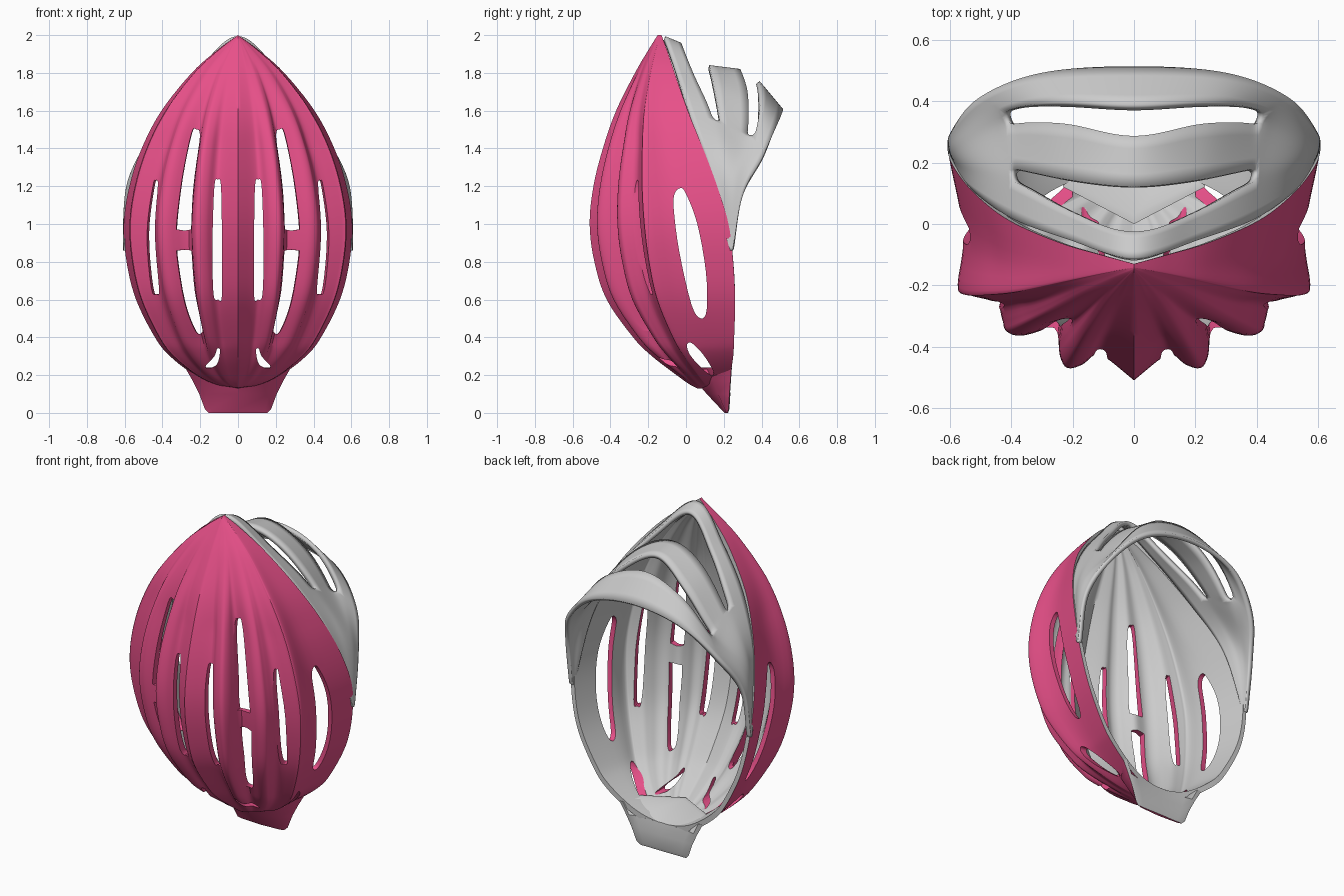
import bpy, bmesh, math
from mathutils import Vector

if "Cube" in bpy.data.objects:
    bpy.data.objects.remove(bpy.data.objects["Cube"])


def curve(pts, n, closed=False):
    """Catmull-Rom points through the given stations, n steps per span."""
    p = [Vector(q) for q in pts]
    m = len(p)
    out = []
    for i in range(m if closed else m - 1):
        b, c = p[i], p[(i + 1) % m]
        a = p[i - 1] if closed or i else b * 2 - c
        d = p[(i + 2) % m] if closed or i + 2 < m else c * 2 - b
        for k in range(n):
            t = k / n
            out.append(0.5 * (2 * b + (c - a) * t + (2 * a - 5 * b + 4 * c - d) * t * t
                              + (3 * b - a - 3 * c + d) * t ** 3))
    if not closed:
        out.append(p[-1])
    return out


def make(name, bm, mats=()):
    bmesh.ops.recalc_face_normals(bm, faces=bm.faces)
    me = bpy.data.meshes.new(name)
    bm.to_mesh(me)
    bm.free()
    for m in mats:
        me.materials.append(m)
    ob = bpy.data.objects.new(name, me)
    bpy.context.collection.objects.link(ob)
    return ob


def smooth(ob, angle):
    bpy.ops.object.select_all(action='DESELECT')
    ob.select_set(True)
    bpy.context.view_layer.objects.active = ob
    bpy.ops.object.shade_smooth_by_angle(angle=math.radians(angle))


pink = bpy.data.materials.new("pink")
pink.diffuse_color = (0.80, 0.08, 0.25, 1)
pink.use_nodes = True
pink.node_tree.nodes["Principled BSDF"].inputs["Base Color"].default_value = pink.diffuse_color
grey = bpy.data.materials.new("grey")
grey.diffuse_color = (0.6, 0.6, 0.6, 1)
grey.use_nodes = True
grey.node_tree.nodes["Principled BSDF"].inputs["Base Color"].default_value = grey.diffuse_color

# Shell: height, half width, front y, rim y
stations = curve([
    (.13, 0, .06, .22), (.15, .12, .02, .225), (.2, .23, -.05, .235), (.3, .36, -.18, .25),
    (.4, .44, -.28, .255), (.6, .54, -.42, .26), (.8, .59, -.485, .25), (1, .605, -.51, .225),
    (1.2, .575, -.49, .165), (1.4, .51, -.44, .09), (1.6, .405, -.37, .01),
    (1.8, .245, -.27, -.06), (1.92, .11, -.2, -.1), (2, 0, -.15, -.13)], 5)
# Half cross-sections from rim to centre: ridged outside, softened ends, inside
ridged = [(1, 0), (.92, .35), (.95, .58), (.91, .61), (.75, .65), (.71, .73), (.69, .78), (.61, .80),
          (.43, .77), (.40, .89), (.36, .945), (.28, .93), (.21, .885), (.15, .90), (0, 1)]
soft = [(1, 0), (.97, .35), (.94, .58), (.9, .62), (.79, .7), (.74, .74), (.69, .78), (.61, .82),
        (.48, .87), (.42, .89), (.36, .92), (.28, .94), (.21, .96), (.15, .97), (0, 1)]
inside = [(.96, 0), (.875, .35), (.87, .53), (.83, .56), (.73, .59), (.68, .64), (.63, .70),
          (.56, .73), (.44, .73), (.38, .78), (.34, .83), (.28, .85), (.21, .84), (.14, .86), (0, .92)]


def full(half):
    c = curve(half, 4)
    return c + [Vector((-q[0], q[1])) for q in reversed(c[:-1])]


ridged, soft, inside = full(ridged), full(soft), full(inside)
N = len(ridged)
bm = bmesh.new()
outer, inner = [], []
for z, w, f, r in stations:
    k = max(0, min(1, (z - .13) / .25)) * max(0, min(1, (1.88 - z) / .45))
    prof = [b.lerp(a, k) for a, b in zip(ridged, soft)]
    zi = .165 + (z - .13) * 1.79 / 1.87
    outer.append([bm.verts.new((q[0] * w, r + (f - r) * q[1], z)) for q in prof])
    inner.append([bm.verts.new((q[0] * w, r + (f - r) * q[1], zi)) for q in inside])
for i in range(len(stations) - 1):
    for j in range(N - 1):
        for g, mi in ((outer, 0), (inner, 1)):
            bm.faces.new((g[i][j], g[i][j + 1], g[i + 1][j + 1], g[i + 1][j])).material_index = mi
    for j in (0, N - 1):
        bm.faces.new((outer[i][j], outer[i + 1][j], inner[i + 1][j], inner[i][j])).material_index = 1
bmesh.ops.remove_doubles(bm, verts=bm.verts, dist=1e-4)
shell = make("helmet_shell", bm, (pink, grey))

# Vent cutters
cut = bmesh.new()


def prism(a, b):
    va, vb = [cut.verts.new(q) for q in a], [cut.verts.new(q) for q in b]
    cut.faces.new(va)
    cut.faces.new(vb)
    for i in range(len(va)):
        j = (i + 1) % len(va)
        cut.faces.new((va[i], va[j], vb[j], vb[i]))


def front_vent(poly, y0, near, far, tilt=0):
    c = curve(poly, 4, True)
    for s in (1, -1):
        prism(*[[(s * (q[0] + tilt * (y - y0)), y, q[1]) for q in c] for y in (near, far)])


def side_vent(poly, near, far):
    c = curve(poly, 4, True)
    for s in (1, -1):
        prism(*[[(s * x, q[0], q[1]) for q in c] for x in (near, far)])


front_vent([(.085, .62), (.105, .6), (.13, .63), (.135, .9), (.125, 1.2), (.107, 1.235), (.09, 1.2),
            (.085, .9)], -.44, -.7, -.1)
front_vent([(.205, 1.46), (.225, 1.5), (.25, 1.48), (.295, 1.25), (.325, 1.0), (.315, .97),
            (.255, .97), (.245, 1.0), (.235, 1.2)], -.35, -.6, -.05, -.1)
front_vent([(.245, .83), (.255, .86), (.315, .86), (.325, .83), (.29, .58), (.24, .43),
            (.205, .43), (.205, .48), (.235, .65)], -.35, -.6, -.0, -.1)
front_vent([(.42, 1.2), (.435, 1.23), (.45, 1.2), (.485, .95), (.475, .66), (.45, .63), (.43, .66),
            (.435, .95)], -.25, -.4, .08, -.25)
front_vent([(.095, .33), (.11, .34), (.125, .3), (.17, .25), (.155, .235), (.11, .26)],
           -.15, -.4, .1)
side_vent([(-.06, 1.16), (-.03, 1.19), (0, 1.16), (.06, 1.0), (.105, .75), (.11, .55), (.08, .5),
           (.03, .57), (-.035, .85), (-.065, 1.08)], .3, .8)
side_vent([(.005, .36), (.03, .37), (.09, .31), (.145, .22), (.13, .2), (.07, .25), (.02, .31)],
          .2, .6)
cutter = make("vent_cutter", cut)
cutter.hide_render = True
mod = shell.modifiers.new("vents", 'BOOLEAN')
mod.operation, mod.solver, mod.object = 'DIFFERENCE', 'EXACT', cutter
bpy.context.view_layer.objects.active = shell
bpy.ops.object.modifier_apply(modifier=mod.name)
bpy.data.objects.remove(cutter)
smooth(shell, 40)

# Rear cradle: six edge lines, centre to side root; alternate gaps stay open
root = (.595, .232, .86)
edges = [
    [(0, -.115, 1.985), (.2, -.055, 1.81), (.395, .02, 1.57), (.535, .13, 1.28), root],
    [(0, -.03, 1.95), (.2, .04, 1.78), (.39, .14, 1.55), (.545, .18, 1.27), (.595, .236, .86)],
    [(0, .12, 1.83), (.2, .14, 1.75), (.395, .18, 1.53), (.56, .21, 1.26), (.595, .238, .86)],
    [(0, .285, 1.81), (.22, .325, 1.68), (.4, .32, 1.46), (.57, .25, 1.24), (.595, .24, .86)],
    [(0, .38, 1.75), (.25, .39, 1.66), (.42, .365, 1.46), (.575, .27, 1.22), (.595, .242, .86)],
    [(0, .505, 1.6), (.3, .485, 1.54), (.5, .41, 1.36), (.585, .3, 1.15), (.597, .25, .86)]]
bm = bmesh.new()
S = 6
lines = []
for e in edges:
    path = [(-x, y, z) for x, y, z in reversed(e[1:])] + e
    lines.append([bm.verts.new(q) for q in curve(path, S)])
for c in range(5):
    for i in range(8 * S):
        if c in (1, 3) and 2 * S <= i < 6 * S:
            continue
        bm.faces.new((lines[c][i], lines[c][i + 1], lines[c + 1][i + 1], lines[c + 1][i]))
cradle = make("rear_cradle", bm, (grey,))
mod = cradle.modifiers.new("round", 'SUBSURF')
mod.levels = mod.render_levels = 2
mod = cradle.modifiers.new("thickness", 'SOLIDIFY')
mod.thickness, mod.offset = .025, 0
smooth(cradle, 40)

# Visor: hollow-backed wedge hugging the brow, pink front and grey back
# height, half width, front y, side y, back centre y
bm = bmesh.new()
rings = []
for z, x, f, b, m in [(0, .155, .205, .22, .223), (.02, .175, .185, .225, .23), (.1, .205, .11, .23, .235),
                      (.17, .24, .05, .235, .22), (.24, .28, .0, .24, .03)]:
    h, g = (f + b) / 2, (m + b) / 2
    rings.append([bm.verts.new(q) for q in (
        (-x, b, z), (-x * .82, h, z), (0, f, z), (x * .82, h, z), (x, b, z),
        (x * .9, b + .003, z), (x * .72, g, z), (0, m, z), (-x * .72, g, z), (-x * .9, b + .003, z))])
for a, b in zip(rings[:-1], rings[1:]):
    for j in range(10):
        k = (j + 1) % 10
        bm.faces.new((a[j], a[k], b[k], b[j])).material_index = 0 if j < 4 else 1
bm.faces.new(rings[0])
bm.faces.new(rings[-1]).material_index = 1
visor = make("visor", bm, (pink, grey))
smooth(visor, 35)
